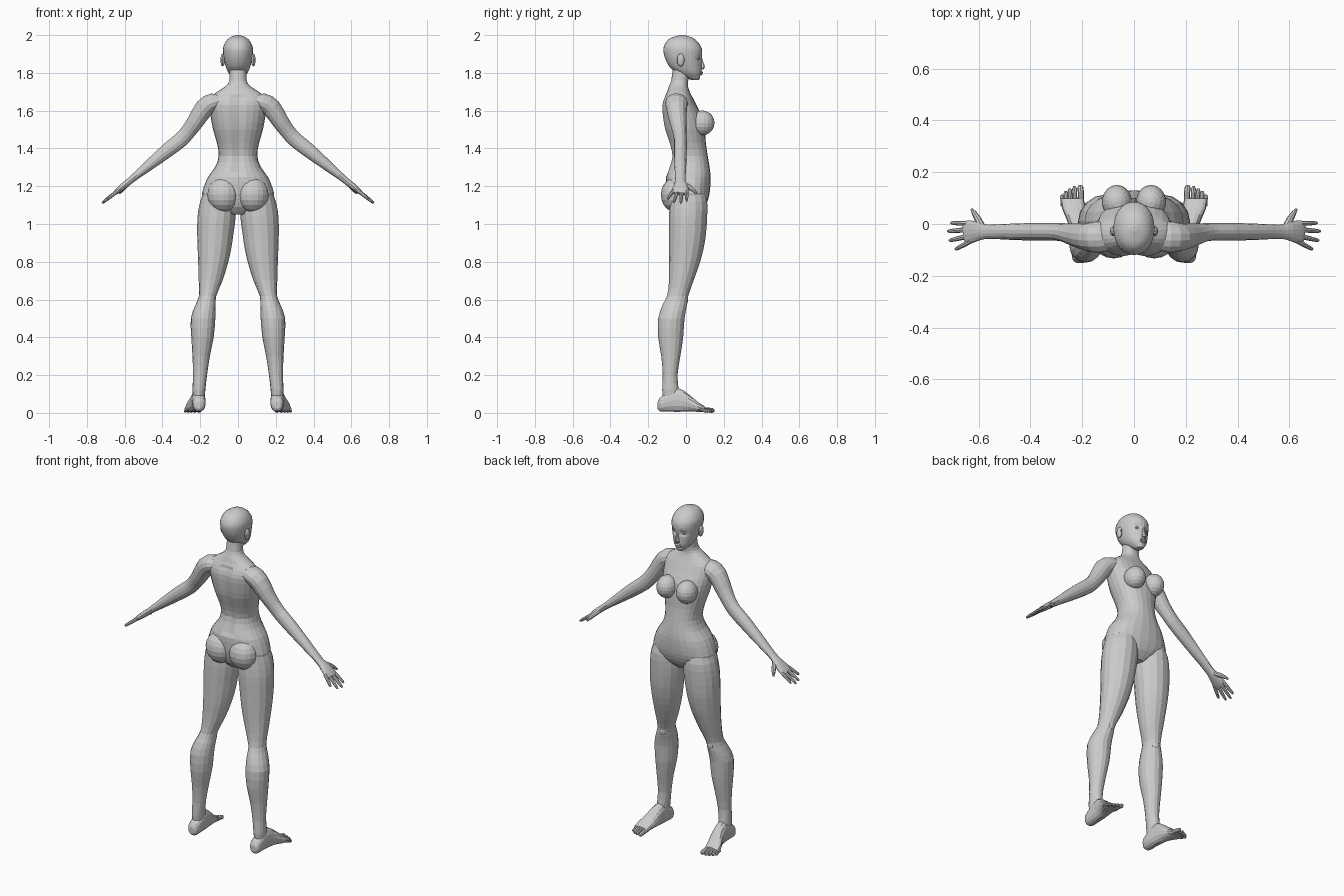
import bpy, bmesh, math
from mathutils import Vector

X, Y, Z = Vector((1, 0, 0)), Vector((0, 1, 0)), Vector((0, 0, 1))


def finish(name, bm, side=1):
    for v in bm.verts:
        v.co.x *= side
    bmesh.ops.recalc_face_normals(bm, faces=bm.faces)
    me = bpy.data.meshes.new(name)
    bm.to_mesh(me)
    bm.free()
    ob = bpy.data.objects.new(name, me)
    bpy.context.scene.collection.objects.link(ob)
    return ob


def refine(rows, sub):
    """Smooth in-between sections through the key sections."""
    out = []
    for i in range(len(rows) - 1):
        p0, p1 = rows[max(i - 1, 0)], rows[i]
        p2, p3 = rows[i + 1], rows[min(i + 2, len(rows) - 1)]
        for k in range(sub):
            t = k / sub
            out.append([0.5 * (2 * b + (c - a) * t + (2 * a - 5 * b + 4 * c - d) * t * t
                        + (3 * b - a - 3 * c + d) * t ** 3)
                        for a, b, c, d in zip(p0, p1, p2, p3)])
    return out + [list(rows[-1])]


def loft(name, rows, n=12, u=Y, fixed=None, p=2.0, sub=1, side=1, sculpt=None):
    """Closed skin over sections (x, y, z, radius along u, radius across)."""
    rows = refine(rows, sub)
    pts = [Vector(r[:3]) for r in rows]
    bm = bmesh.new()
    rings = []
    for i, r in enumerate(rows):
        t = fixed or (pts[min(i + 1, len(pts) - 1)] - pts[max(i - 1, 0)]).normalized()
        a = (u - t * u.dot(t)).normalized()
        b = a.cross(t)
        ring = []
        for k in range(n):
            c, s = math.cos(math.tau * k / n), math.sin(math.tau * k / n)
            c = math.copysign(abs(c) ** (2 / p), c)
            s = math.copysign(abs(s) ** (2 / p), s)
            ring.append(bm.verts.new(pts[i] + a * c * r[3] + b * s * r[4]))
        rings.append(ring)
    for r0, r1 in zip(rings, rings[1:]):
        for k in range(n):
            bm.faces.new((r0[k], r0[(k + 1) % n], r1[(k + 1) % n], r1[k]))
    bm.faces.new(rings[0])
    bm.faces.new(rings[-1])
    if sculpt:
        for v in bm.verts:
            v.co.y += sculpt(v.co)
    return finish(name, bm, side)


def stack(name, rows, **kw):
    """Upright loft from rows (z, centre x, half width, back y, front y)."""
    return loft(name, [(cx, (b + f) / 2, z, (f - b) / 2, w) for z, cx, w, b, f in rows],
                fixed=Z, **kw)


def blob(name, c, r, side=1, seg=14):
    bm = bmesh.new()
    bmesh.ops.create_uvsphere(bm, u_segments=seg, v_segments=seg // 2 + 1, radius=1)
    for v in bm.verts:
        v.co = Vector(c) + Vector([a * b for a, b in zip(v.co, r)])
    return finish(name, bm, side)


def unite(base, parts):
    """Weld the parts into one skin and drop the sources."""
    for part in parts:
        m = base.modifiers.new("weld", "BOOLEAN")
        m.operation, m.solver, m.object = "UNION", "EXACT", part
    dg = bpy.context.evaluated_depsgraph_get()
    me = bpy.data.meshes.new_from_object(base.evaluated_get(dg))
    base.modifiers.clear()
    base.data = me
    for part in parts:
        bpy.data.objects.remove(part)


# Torso and neck, with a spine groove
def spine(v):
    if v.y > -0.03 or not 1.25 < v.z < 1.68:
        return 0
    return 0.012 * math.exp(-(v.x / 0.02) ** 2)


body = stack("body", [
    (1.05, 0, .05, -.05, .06), (1.09, 0, .13, -.085, .10), (1.14, 0, .188, -.10, .12),
    (1.19, 0, .183, -.105, .128), (1.25, 0, .158, -.105, .13), (1.30, 0, .122, -.09, .125),
    (1.36, 0, .102, -.075, .115), (1.43, 0, .112, -.09, .105), (1.50, 0, .132, -.113, .10),
    (1.57, 0, .145, -.125, .085), (1.63, 0, .152, -.128, .055), (1.67, 0, .145, -.115, .035),
    (1.70, 0, .11, -.10, .02), (1.73, 0, .065, -.09, .01), (1.76, 0, .046, -.078, .012),
    (1.82, 0, .045, -.07, .02)], n=24, p=2.25, sub=2, sculpt=spine)

parts = []
for s in (1, -1):
    # Bust and buttocks
    parts.append(blob("breast", (.066, .085, 1.535), (.058, .066, .066), s, 18))
    parts.append(blob("buttock", (.078, -.055, 1.155), (.085, .078, .092), s, 18))
    # Leg
    parts.append(stack("leg", [
        (1.20, .10, .07, -.08, .09), (1.12, .108, .092, -.085, .112),
        (1.04, .113, .101, -.09, .112), (.95, .120, .096, -.09, .106),
        (.88, .124, .090, -.09, .095), (.80, .131, .080, -.09, .075),
        (.70, .145, .063, -.09, .04), (.62, .161, .046, -.10, .012),
        (.57, .172, .054, -.125, .005), (.50, .185, .065, -.147, -.008),
        (.40, .188, .059, -.147, -.015), (.30, .195, .046, -.131, -.03),
        (.20, .201, .037, -.123, -.045), (.12, .207, .034, -.126, -.038),
        (.06, .207, .029, -.12, -.03)], n=16, sub=2, side=s))
    parts.append(blob("kneecap", (.163, -.012, .60), (.028, .024, .035), s, 10))
    # Foot and toes
    parts.append(loft("foot", [
        (.208, -.150, .040, .014, .018), (.207, -.136, .045, .031, .038),
        (.207, -.090, .060, .036, .054), (.210, -.040, .068, .036, .064),
        (.217, .010, .055, .040, .048), (.232, .060, .033, .046, .028),
        (.238, .098, .020, .044, .016)], n=14, u=X, fixed=Y, p=2.3, sub=2, side=s))
    for x, tip, r in ((.205, .150, .0125), (.228, .146, .0095), (.246, .138, .009),
                      (.262, .128, .0085), (.276, .114, .008)):
        parts.append(loft("toe", [
            (x, .07, .02, r, r), (x, tip - .03, .016, r * .9, r), (x + .002, tip - .01, r, r, r),
            (x + .002, tip, r, r * .5, r * .5)], n=8, u=X, side=s))
    # Arm and palm
    parts.append(loft("arm", [
        (.07, -.05, 1.655, .045, .030), (.13, -.05, 1.645, .060, .048),
        (.177, -.05, 1.615, .055, .052), (.228, -.042, 1.538, .045, .045),
        (.265, -.034, 1.488, .037, .041), (.303, -.03, 1.446, .034, .041),
        (.37, -.03, 1.393, .034, .039), (.46, -.03, 1.32, .032, .030),
        (.535, -.03, 1.259, .028, .021), (.575, -.03, 1.226, .028, .018),
        (.605, -.028, 1.202, .038, .018), (.640, -.032, 1.173, .046, .014),
        (.655, -.034, 1.161, .042, .009)], n=14, sub=2, side=s))
    # Fingers and thumb
    for y, tx, ty, tz in ((.002, .708, .004, 1.122), (-.021, .720, -.028, 1.110),
                          (-.045, .714, -.064, 1.114), (-.066, .690, -.098, 1.132)):
        a, b = Vector((.63, y, 1.18)), Vector((tx, ty, tz))
        parts.append(loft("finger", [
            (*a.lerp(b, t), r, r) for t, r in ((0, .010), (.5, .0095), (.9, .0075), (1, .004))],
            n=8, side=s))
    parts.append(loft("thumb", [
        (.585, -.015, 1.215, .014, .014), (.603, .018, 1.195, .014, .013),
        (.617, .042, 1.177, .010, .010), (.627, .057, 1.163, .005, .005)], n=8, side=s))
unite(body, parts)


# Head with brow hollows and a mouth line
def face(v):
    if v.y < 0.02:
        return 0
    eye = math.exp(-((abs(v.x) - .031) / .015) ** 2 - ((v.z - 1.876) / .014) ** 2)
    lip = math.exp(-(v.x / .03) ** 2 - ((v.z - 1.786) / .008) ** 2)
    return -0.013 * eye - 0.005 * lip


head = stack("head", [
    (1.762, 0, .018, .028, .068), (1.778, 0, .034, -.01, .076), (1.80, 0, .051, -.05, .082),
    (1.83, 0, .064, -.085, .083), (1.87, 0, .074, -.108, .084), (1.91, 0, .079, -.119, .086),
    (1.94, 0, .077, -.117, .079), (1.97, 0, .062, -.10, .056), (1.988, 0, .041, -.075, .03),
    (2.0, 0, .012, -.03, -.008)], n=28, p=2.1, sub=3, sculpt=face)

# Nose, lips, eyes and ears
features = [
    loft("nose", [(0, .076, 1.882, .008, .006), (0, .083, 1.855, .009, .008),
                  (0, .086, 1.832, .014, .013), (0, .082, 1.818, .010, .012)],
         n=10, fixed=Z, sub=2),
    blob("upper_lip", (0, .081, 1.803), (.022, .009, .006)),
    blob("lower_lip", (0, .079, 1.793), (.019, .009, .006))]
for s in (1, -1):
    features.append(blob("eye", (.030, .060, 1.874), (.014, .012, .008), s, 12))
    features.append(blob("ear", (.081, -.028, 1.868), (.012, .020, .034), s, 12))
unite(head, features)
for ob in (body, head):
    for f in ob.data.polygons:
        f.use_smooth = False
